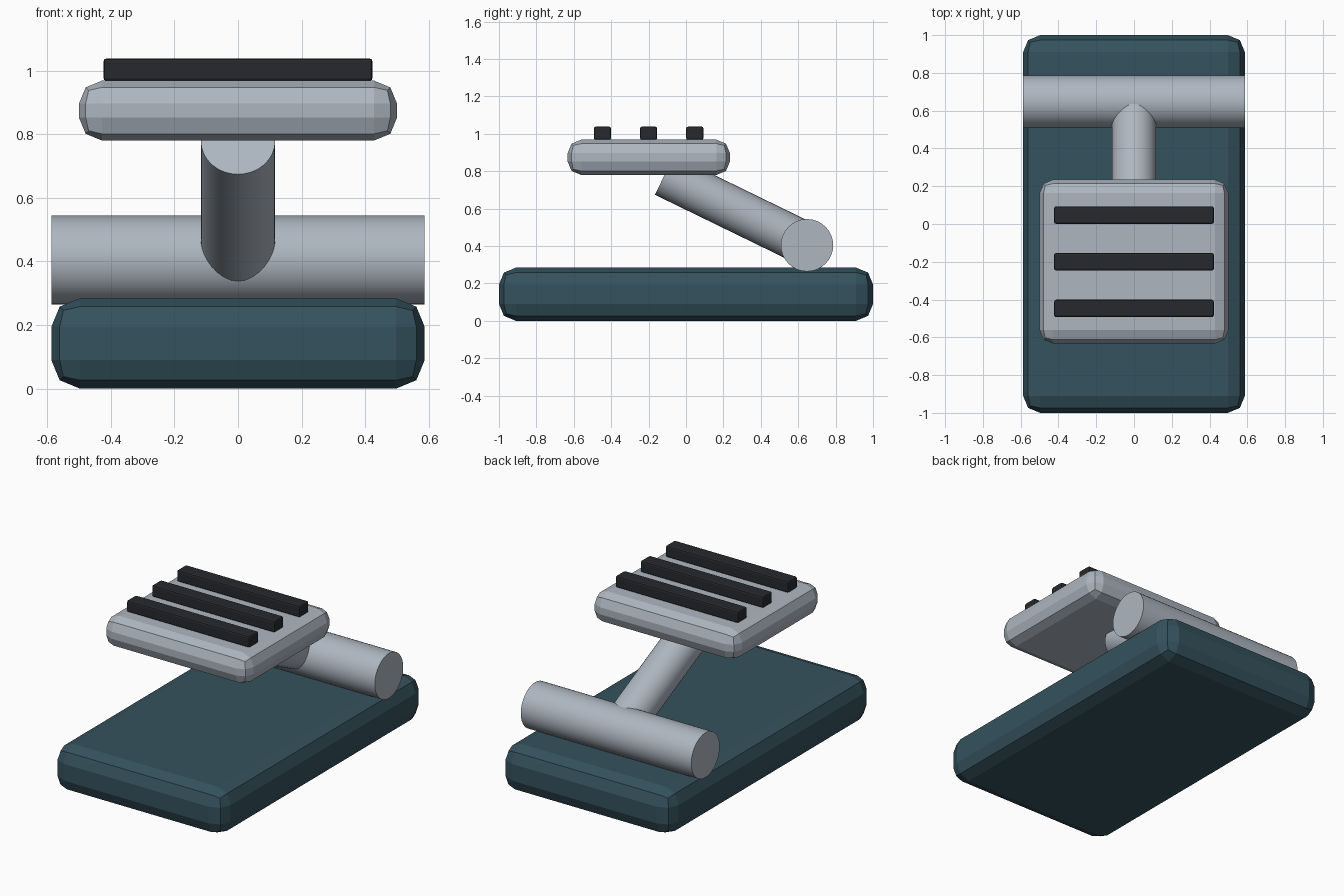
import bpy, math
from mathutils import Vector

if "Cube" in bpy.data.objects:
    bpy.data.objects.remove(bpy.data.objects["Cube"])


def material(name, rgb):
    m = bpy.data.materials.new(name)
    m.diffuse_color = (*rgb, 1)
    m.use_nodes = True
    m.node_tree.nodes["Principled BSDF"].inputs["Base Color"].default_value = m.diffuse_color
    return m


teal = material("dark_teal", (0.035, 0.085, 0.11))
metal = material("steel_grey", (0.42, 0.47, 0.53))
rubber = material("black_rubber", (0.02, 0.022, 0.026))


def block(name, lo, hi, bevel, segments, mat):
    lo, hi = Vector(lo), Vector(hi)
    bpy.ops.mesh.primitive_cube_add(size=1, location=(lo + hi) / 2)
    ob = bpy.context.object
    ob.name = name
    ob.scale = hi - lo
    bpy.ops.object.transform_apply(location=False, rotation=False, scale=True)
    mod = ob.modifiers.new("rounded", 'BEVEL')
    mod.width, mod.segments = bevel, segments
    ob.data.materials.append(mat)
    return ob


def rod(name, a, b, radius, mat):
    a, b = Vector(a), Vector(b)
    bpy.ops.mesh.primitive_cylinder_add(vertices=32, radius=radius,
                                        depth=(b - a).length, location=(a + b) / 2)
    ob = bpy.context.object
    ob.name = name
    ob.rotation_euler = (b - a).to_track_quat('Z', 'Y').to_euler()
    bpy.ops.object.shade_smooth_by_angle(angle=math.radians(35))
    ob.data.materials.append(mat)
    return ob


# Base slab
block("base", (-0.587, -1, 0), (0.587, 1, 0.284), 0.09, 2, teal)

# Hinge axle across the back and the sloping arm
rod("axle", (-0.587, 0.647, 0.404), (0.587, 0.647, 0.404), 0.14, metal)
rod("arm", (0, 0.647, 0.408), (0, -0.115, 0.779), 0.117, metal)

# Foot plate
block("foot_plate", (-0.5, -0.633, 0.78), (0.5, 0.235, 0.968), 0.072, 2, metal)

# Grip strips
for i, y in enumerate((-0.447, -0.2, 0.047)):
    block(f"grip_strip_{i + 1}", (-0.423, y - 0.046, 0.967),
          (0.423, y + 0.046, 1.038), 0.01, 2, rubber)
